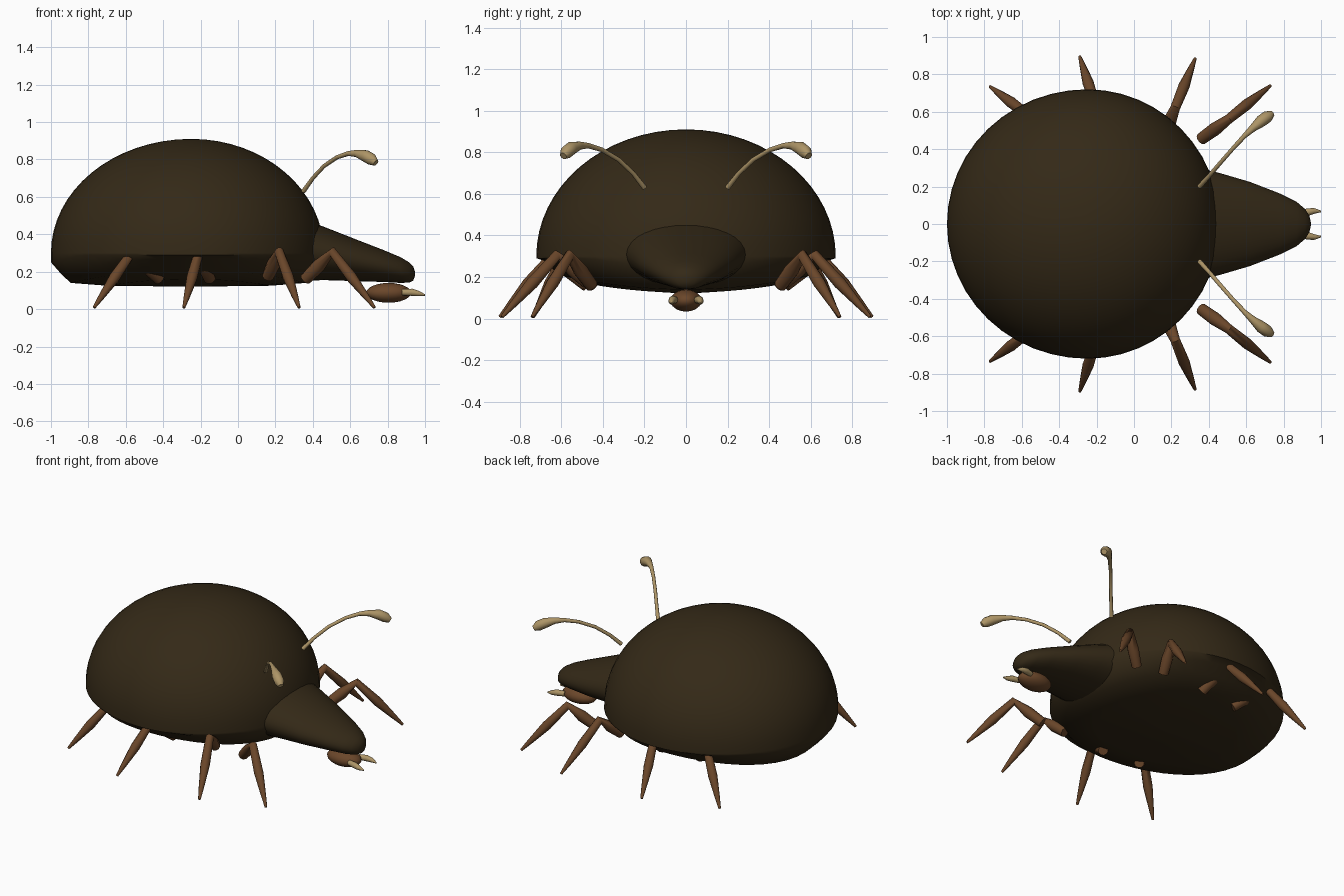
import bpy, bmesh, math
from mathutils import Vector

if "Cube" in bpy.data.objects:
    bpy.data.objects.remove(bpy.data.objects["Cube"])


def material(name, rgb):
    m = bpy.data.materials.new(name)
    m.diffuse_color = (*rgb, 1)
    m.use_nodes = True
    m.node_tree.nodes["Principled BSDF"].inputs["Base Color"].default_value = m.diffuse_color
    return m


SHELL = material("dark shell", (0.034, 0.022, 0.0085))
BROWN = material("leg brown", (0.145, 0.062, 0.023))
TAN = material("pale tan", (0.42, 0.30, 0.135))


def finish(name, bm, mat, angle=60):
    bmesh.ops.recalc_face_normals(bm, faces=bm.faces)
    me = bpy.data.meshes.new(name)
    bm.to_mesh(me)
    bm.free()
    me.materials.append(mat)
    ob = bpy.data.objects.new(name, me)
    bpy.context.collection.objects.link(ob)
    bpy.ops.object.select_all(action='DESELECT')
    bpy.context.view_layer.objects.active = ob
    ob.select_set(True)
    bpy.ops.object.shade_smooth_by_angle(angle=math.radians(angle))
    return ob


def loft(name, rings, mat, angle=60):
    """Skin a list of equal-length rings and cap both ends."""
    bm = bmesh.new()
    vs = [[bm.verts.new(p) for p in r] for r in rings]
    n = len(rings[0])
    for a, b in zip(vs, vs[1:]):
        for i in range(n):
            j = (i + 1) % n
            bm.faces.new((a[i], a[j], b[j], b[i]))
    bm.faces.new(vs[0])
    bm.faces.new(vs[-1])
    return finish(name, bm, mat, angle)


def tube(name, path, radii, mat, sides=10):
    """Tapered round tube along a path."""
    pts = [Vector(p) for p in path]
    rings = []
    for i, p in enumerate(pts):
        t = (pts[min(i + 1, len(pts) - 1)] - pts[max(i - 1, 0)]).normalized()
        u = Vector((-t.y, t.x, 0)).normalized()
        v = t.cross(u)
        rings.append([p + radii[i] * (u * math.cos(a) + v * math.sin(a))
                      for a in (2 * math.pi * k / sides for k in range(sides))])
    return loft(name, rings, mat)


# domed body: elliptical dome above the rim, tucked belly below it
profile = [(math.cos(a), 0.30 + 0.61 * math.sin(a))
           for a in (math.radians(89.5 * k / 16) for k in range(16, -1, -1))]
profile += [(1.0, 0.25), (0.93, 0.19), (0.86, 0.14), (0.6, 0.125), (0.02, 0.12)]
rings = []
for r, z in profile:
    ring = []
    for k in range(48):
        a = 2 * math.pi * k / 48
        c, s = math.cos(a), math.sin(a)
        x = -0.25 + r * c * (0.71 if c > 0 else 0.75)
        y = r * s * 0.72
        zz = z if z >= 0.3 else min(z + 0.19 * y * y, 0.29)
        ring.append((x, y, zz))
    rings.append(ring)
loft("body", rings, SHELL)

# tapering snout hood: x, half width, top, bottom
rings = []
for x, w, t, b in [(0.30, 0.31, 0.50, 0.15), (0.46, 0.272, 0.44, 0.155),
                   (0.62, 0.225, 0.377, 0.15), (0.78, 0.163, 0.315, 0.145),
                   (0.87, 0.118, 0.277, 0.14), (0.915, 0.08, 0.25, 0.142),
                   (0.937, 0.045, 0.228, 0.152), (0.945, 0.012, 0.205, 0.175)]:
    rings.append([(x, w * math.cos(a), (t + b) / 2 + (t - b) / 2 * math.sin(a))
                  for a in (2 * math.pi * k / 32 for k in range(32))])
loft("snout_hood", rings, SHELL)

# small head under the hood
bm = bmesh.new()
bmesh.ops.create_uvsphere(bm, u_segments=20, v_segments=12, radius=1)
for v in bm.verts:
    v.co = (0.805 + 0.12 * v.co.x, 0.075 * v.co.y, 0.087 + 0.053 * v.co.z)
finish("head", bm, BROWN)

# legs: base, knee, foot
legs = {
    "front_leg": ((0.36, 0.455, 0.16), (0.505, 0.56, 0.305), (0.73, 0.74, 0.008)),
    "second_leg": ((0.16, 0.475, 0.175), (0.22, 0.62, 0.305), (0.327, 0.885, 0.008)),
    "third_leg": ((-0.15, 0.475, 0.16), (-0.21, 0.645, 0.30), (-0.29, 0.895, 0.008)),
    "rear_leg": ((-0.42, 0.45, 0.16), (-0.57, 0.585, 0.30), (-0.77, 0.735, 0.008)),
}

for side, s in (("left", 1), ("right", -1)):
    def flip(p):
        return (p[0], p[1] * s, p[2])

    for name, (base, knee, foot) in legs.items():
        b, k, f = Vector(base), Vector(knee), Vector(foot)
        path = [b, b.lerp(k, 0.5), k, k.lerp(f, 0.45), k.lerp(f, 0.8), f]
        tube(f"{name}_{side}", [flip(p) for p in path],
             [0.032, 0.036, 0.026, 0.030, 0.017, 0.008], BROWN)

    # clubbed antenna
    path = [(0.35, 0.20, 0.63), (0.40, 0.255, 0.70), (0.46, 0.325, 0.765),
            (0.53, 0.405, 0.812), (0.59, 0.47, 0.832), (0.635, 0.512, 0.832),
            (0.68, 0.55, 0.82), (0.715, 0.575, 0.80), (0.737, 0.59, 0.782)]
    tube(f"antenna_{side}", [flip(p) for p in path],
         [0.013, 0.011, 0.011, 0.011, 0.013, 0.02, 0.032, 0.032, 0.018], TAN)

    # mandible
    tube(f"mandible_{side}",
         [flip(p) for p in [(0.88, 0.052, 0.09), (0.93, 0.064, 0.09),
                            (0.965, 0.07, 0.083), (1.0, 0.067, 0.075)]],
         [0.017, 0.02, 0.015, 0.004], TAN)
